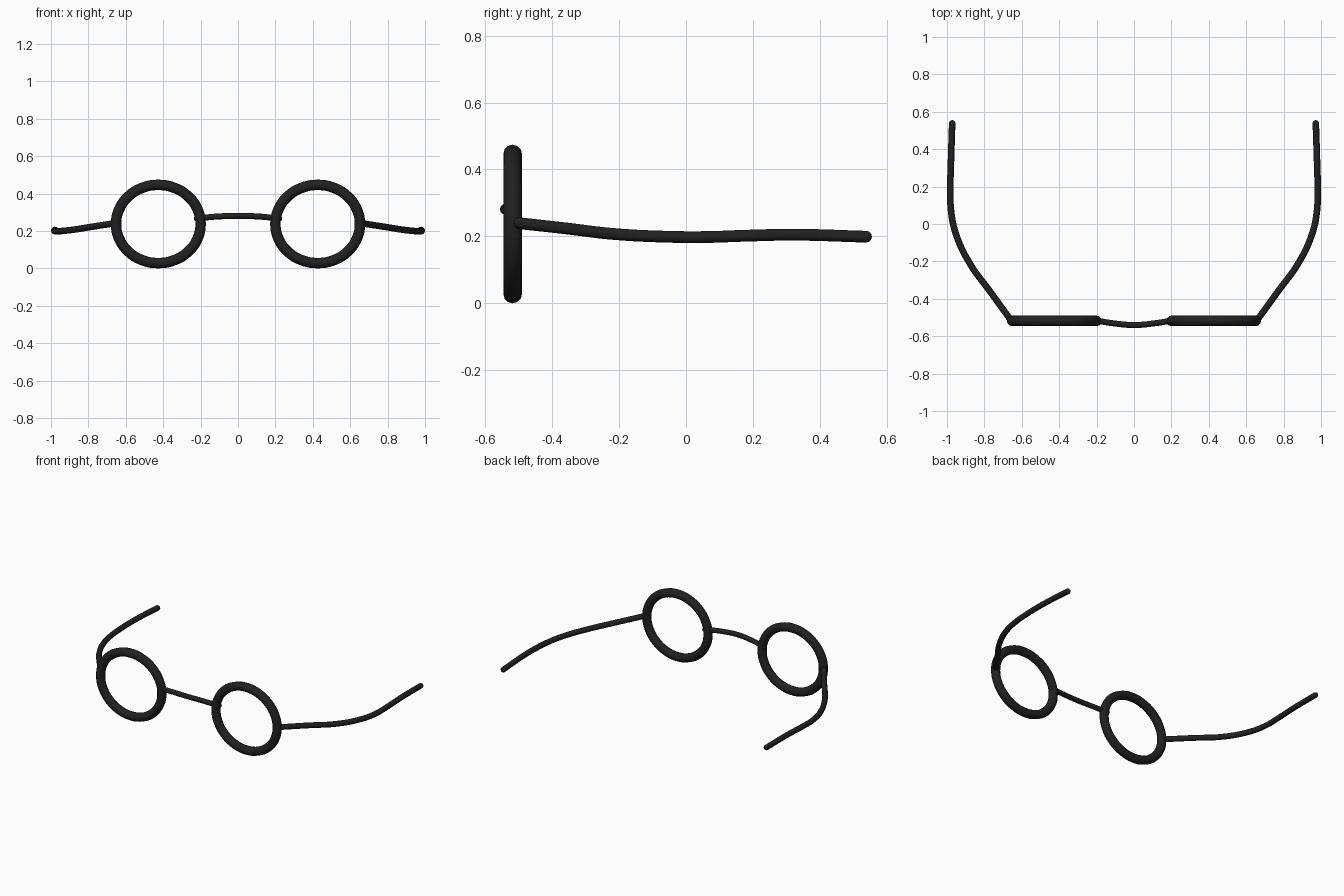
import bpy
import math

if "Cube" in bpy.data.objects:
    bpy.data.objects.remove(bpy.data.objects["Cube"])

black = bpy.data.materials.new("matte black")
black.diffuse_color = (0.015, 0.015, 0.015, 1)
black.use_nodes = True
black.node_tree.nodes["Principled BSDF"].inputs["Base Color"].default_value = black.diffuse_color


def finish(obj):
    """Turn a curve into a smooth mesh with the frame colour."""
    bpy.ops.object.select_all(action='DESELECT')
    obj.select_set(True)
    bpy.context.view_layer.objects.active = obj
    if obj.type == 'CURVE':
        bpy.ops.object.convert(target='MESH')
    obj = bpy.context.object
    obj.data.materials.clear()
    obj.data.materials.append(black)
    bpy.ops.object.shade_smooth_by_angle(angle=math.radians(50))


def tube(name, points, radius, closed=False, steps=8):
    """Round wire swept through the points, with ball ends when open."""
    curve = bpy.data.curves.new(name, 'CURVE')
    curve.dimensions = '3D'
    curve.bevel_depth = radius
    curve.bevel_resolution = 4
    curve.resolution_u = steps
    curve.use_fill_caps = not closed
    spline = curve.splines.new('BEZIER')
    spline.bezier_points.add(len(points) - 1)
    for bp, p in zip(spline.bezier_points, points):
        bp.co = p
        bp.handle_left_type = bp.handle_right_type = 'AUTO'
    spline.use_cyclic_u = closed
    obj = bpy.data.objects.new(name, curve)
    bpy.context.collection.objects.link(obj)
    finish(obj)
    if not closed:
        for i, p in enumerate((points[0], points[-1])):
            bpy.ops.mesh.primitive_uv_sphere_add(
                segments=12, ring_count=8, radius=radius, location=p)
            bpy.context.object.name = f"{name}_end_{i + 1}"
            finish(bpy.context.object)


for side, label in ((-1, "left"), (1, "right")):
    # Slightly wide oval lens rim
    rim = []
    for i in range(16):
        a = math.tau * i / 16
        rim.append((side * 0.426 + 0.226 * math.cos(a), -0.518,
                    0.237 + 0.209 * math.sin(a)))
    tube(label + "_rim", rim, 0.028, closed=True, steps=4)

    # Temple arm bending back from the rim
    arm = [(0.665, -0.505, 0.240), (0.77, -0.36, 0.224),
           (0.876, -0.214, 0.207), (0.95, -0.06, 0.199),
           (0.977, 0.06, 0.198), (0.982, 0.18, 0.202),
           (0.979, 0.32, 0.205), (0.972, 0.538, 0.199)]
    tube(label + "_temple", [(side * x, y, z) for x, y, z in arm], 0.0175)

# Arched nose bridge
tube("bridge", [(-0.22, -0.513, 0.267), (-0.11, -0.531, 0.277),
                (0, -0.54, 0.281), (0.11, -0.531, 0.277),
                (0.22, -0.513, 0.267)], 0.016)
